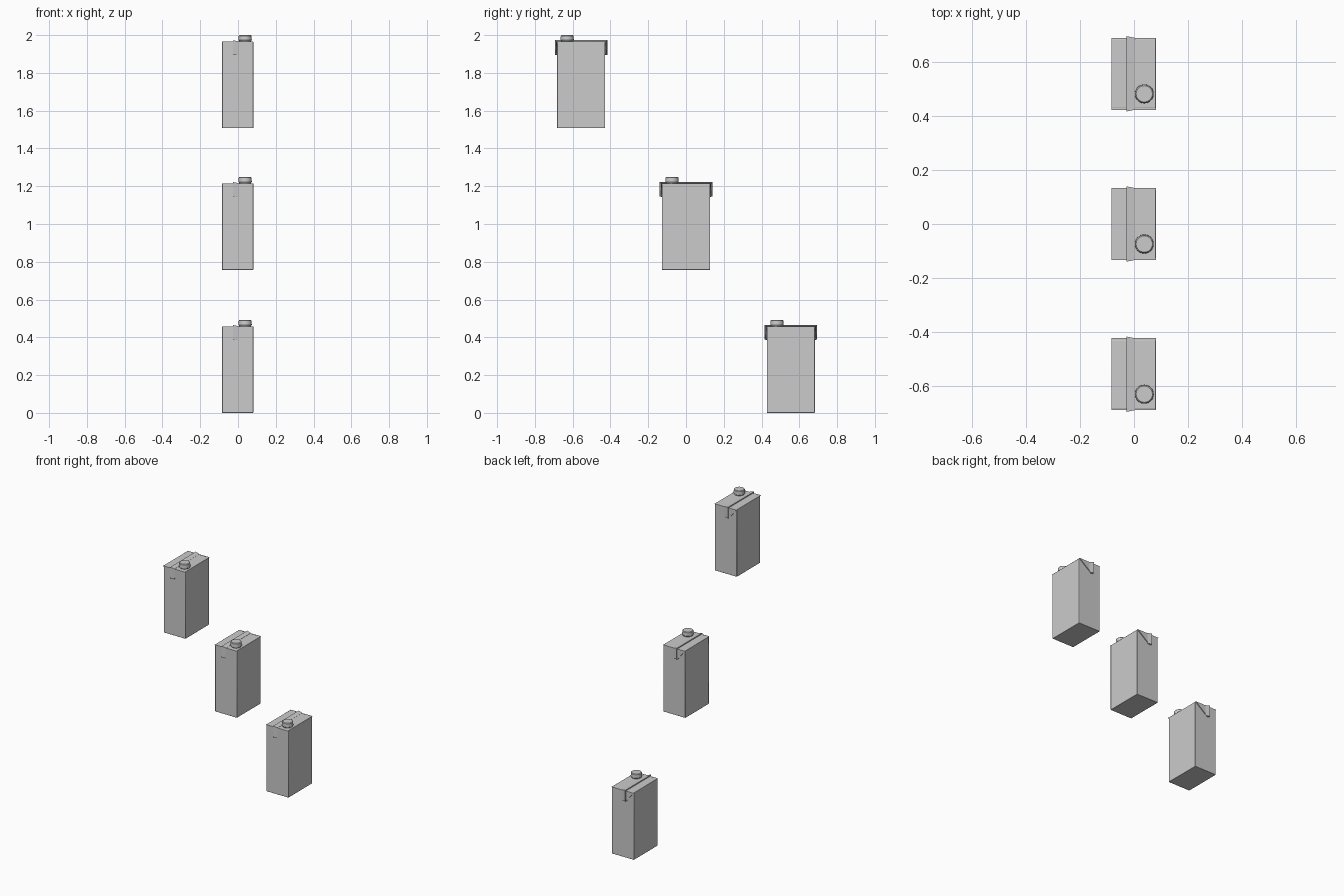
import bpy, bmesh, math

if "Cube" in bpy.data.objects:
    bpy.data.objects.remove(bpy.data.objects["Cube"])

def mesh_object(name, verts, faces, loc):
    me = bpy.data.meshes.new(name)
    me.from_pydata(verts, [], faces)
    bm = bmesh.new()
    bm.from_mesh(me)
    bmesh.ops.recalc_face_normals(bm, faces=bm.faces)
    bm.to_mesh(me)
    bm.free()
    ob = bpy.data.objects.new(name, me)
    bpy.context.collection.objects.link(ob)
    ob.location = loc
    return ob

def loft(name, rings, loc):
    n = len(rings[0])
    verts = [v for r in rings for v in r]
    faces = [(i*n+j, i*n+(j+1) % n, (i+1)*n+(j+1) % n, (i+1)*n+j)
             for i in range(len(rings)-1) for j in range(n)]
    faces += [tuple(range(n)), tuple(range(len(verts)-n, len(verts)))]
    return mesh_object(name, verts, faces, loc)

def smooth(ob):
    bpy.ops.object.select_all(action='DESELECT')
    ob.select_set(True)
    bpy.context.view_layer.objects.active = ob
    bpy.ops.object.shade_smooth_by_angle(angle=math.radians(40))

def carton(tag, y, z):
    loc = (0, y, z)
    # body with slightly rounded edges
    ring = lambda h: [(-.084, -.127, h), (.081, -.127, h), (.081, .127, h), (-.084, .127, h)]
    body = loft("carton_body_" + tag, [ring(0), ring(.458)], loc)
    bev = body.modifiers.new("edges", 'BEVEL')
    bev.width, bev.segments = .002, 2
    smooth(body)

    # folded triangular ears on both ends
    for s, end in ((-1, "front"), (1, "back")):
        outline = [(-.084, .458), (.081, .458), (.002, .397), (-.012, .386), (-.03, .389)]
        inner = [(x, s*.126, h) for x, h in outline]
        outer = [(x, s*.133, h) for x, h in outline]
        loft(f"{end}_ear_{tag}", [inner, outer], loc)

    # wedge-shaped seam running over the top and down both ears
    path = [(-.131, .388, -1, 0), (-.131, .457, -1, 1), (.131, .457, 1, 1), (.131, .388, 1, 0)]
    rings = []
    for py, pz, ny, nz in path:
        rings.append([(-.027, py, pz), (-.027, py+ny*.008, pz+nz*.008),
                      (.003, py+ny*.002, pz+nz*.002), (.003, py, pz)])
    loft("top_seam_" + tag, rings, loc)

    # screw cap
    profile = [(.031, .455), (.032, .462), (.035, .465), (.034, .488), (.030, .492)]
    n = 32
    rings = [[(.038 + r*math.cos(2*math.pi*k/n), -.074 + r*math.sin(2*math.pi*k/n), h)
              for k in range(n)] for r, h in profile]
    smooth(loft("screw_cap_" + tag, rings, loc))

# three cartons stepping down from front to back
for tag, y, z in (("upper", -.555, 1.508), ("middle", 0, .757), ("lower", .555, 0)):
    carton(tag, y, z)
